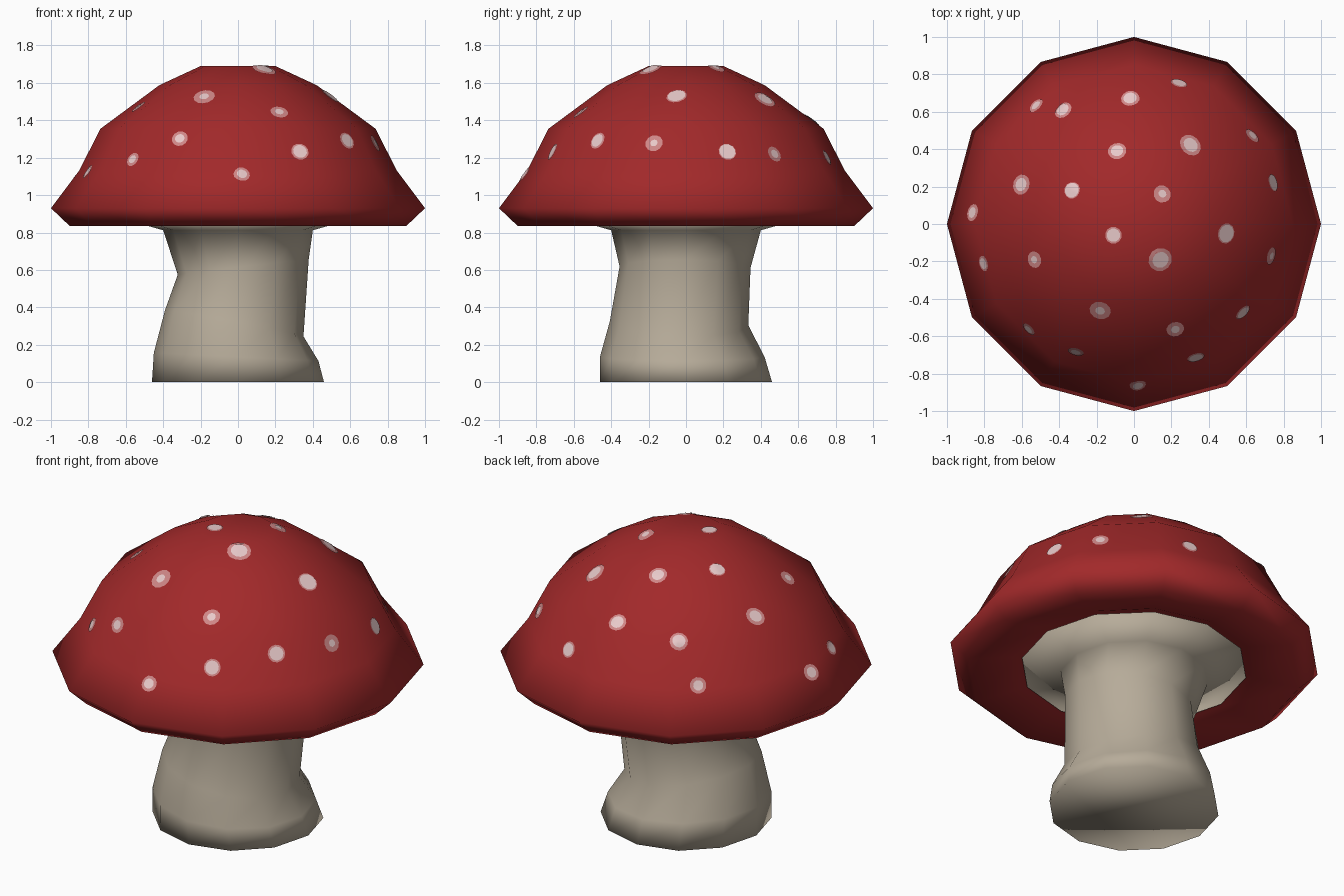
import bpy, bmesh, math
from mathutils import Vector
from mathutils.bvhtree import BVHTree

if "Cube" in bpy.data.objects:
    bpy.data.objects.remove(bpy.data.objects["Cube"])

SIDES = 12


def material(name, rgb):
    m = bpy.data.materials.new(name)
    m.diffuse_color = (*rgb, 1)
    m.use_nodes = True
    m.node_tree.nodes["Principled BSDF"].inputs["Base Color"].default_value = m.diffuse_color
    return m


red = material("cap red", (0.36, 0.022, 0.023))
beige = material("stem beige", (0.47, 0.41, 0.32))
white = material("spot pale pink", (0.85, 0.62, 0.62))
pink = material("spot pink", (0.62, 0.24, 0.24))


def finish(bm, name, mat):
    me = bpy.data.meshes.new(name)
    bmesh.ops.recalc_face_normals(bm, faces=bm.faces)
    bm.to_mesh(me)
    for p in me.polygons:
        p.use_smooth = True
    me.materials.append(mat)
    ob = bpy.data.objects.new(name, me)
    bpy.context.collection.objects.link(ob)
    return ob


def loft(rings):
    """rings: (centre x, centre y, z, radius, tilt x, tilt y), ends capped"""
    bm = bmesh.new()
    loops = []
    for cx, cy, z, r, tx, ty in rings:
        loop = []
        for i in range(SIDES):
            a = math.tau * i / SIDES
            x, y = r * math.cos(a), r * math.sin(a)
            loop.append(bm.verts.new((cx + x, cy + y, z + tx * x + ty * y)))
        loops.append(loop)
    for a, b in zip(loops, loops[1:]):
        for i in range(SIDES):
            j = (i + 1) % SIDES
            bm.faces.new((a[i], a[j], b[j], b[i]))
    bm.faces.new(loops[0][::-1])
    bm.faces.new(loops[-1])
    return bm


# cap: faceted dome with turned-in rim and shallow hollow underside
cap_profile = [(0.58, 0.90), (0.64, 0.875), (0.90, 0.835), (1.0, 0.93),
               (0.85, 1.13), (0.735, 1.355), (0.42, 1.588), (0.20, 1.69)]
cap_bm = loft([(0, 0, z, r, 0, 0) for r, z in cap_profile])
bmesh.ops.recalc_face_normals(cap_bm, faces=cap_bm.faces)
bmesh.ops.triangulate(cap_bm, faces=[f for f in cap_bm.faces if len(f.verts) == 4])
tree = BVHTree.FromBMesh(cap_bm)
finish(cap_bm, "cap", red)

# stem: bent trunk flaring into a collar under the cap
stem_bm = loft([
    (0, 0, 0, 0.46, 0, 0),
    (-0.01, -0.02, 0.135, 0.44, -0.05, 0),
    (-0.02, -0.037, 0.315, 0.37, -0.19, -0.03),
    (0.028, -0.005, 0.615, 0.35, 0.115, -0.01),
    (0, 0, 0.812, 0.40, 0, 0),
    (0, 0, 0.872, 0.61, 0, 0),
])
finish(stem_bm, "stem", beige)


# spots: thin discs draped on the cap
def add_disc(bm, x, y, radius, lift):
    p, n, _, _ = tree.ray_cast(Vector((x, y, 3)), Vector((0, 0, -1)))
    if p is None:
        return
    u = n.orthogonal().normalized()
    v = n.cross(u)

    def drape(q):
        h, hn, _, _ = tree.ray_cast(q + n * 0.3, -n)
        return bm.verts.new((h if h is not None else q) + n * lift)

    c = drape(p)
    loops = []
    for f in (0.5, 1.0):
        loops.append([drape(p + (u * math.cos(a) + v * math.sin(a)) * radius * f)
                      for a in (math.tau * i / 12 for i in range(12))])
    for i in range(12):
        j = (i + 1) % 12
        bm.faces.new((c, loops[0][i], loops[0][j]))
        bm.faces.new((loops[0][i], loops[1][i], loops[1][j], loops[0][j]))


# x, y, outer radius, pale core radius (0 = none)
spots = [
    (-0.52, 0.63, .045, .028), (-0.38, 0.61, .05, .036), (-0.02, 0.67, .05, .036),
    (0.24, 0.75, .045, .036), (0.63, 0.47, .045, .025), (-0.09, 0.39, .05, .034),
    (0.30, 0.42, .062, .042), (-0.60, 0.21, .055, .036), (-0.33, 0.18, .045, .04),
    (0.15, 0.16, .048, .022), (0.74, 0.22, .048, .044), (-0.86, 0.06, .047, .03),
    (-0.80, -0.21, .042, .03), (-0.53, -0.19, .045, .02), (-0.11, -0.06, .045, .036),
    (0.14, -0.19, .065, .045), (0.49, -0.05, .055, .048), (0.73, -0.17, .048, .02),
    (-0.18, -0.46, .058, .026), (0.22, -0.56, .048, .024), (0.58, -0.47, .048, .038),
    (-0.56, -0.56, .04, .024), (-0.31, -0.68, .044, .026), (0.33, -0.71, .048, .038),
    (0.02, -0.86, .044, .028),
]
outer, core = bmesh.new(), bmesh.new()
for x, y, r, c in spots:
    add_disc(outer, x, y, r, 0.004)
    add_disc(core, x, y, c, 0.007)
for bm, name, mat in ((outer, "spot_rings", pink), (core, "spot_cores", white)):
    ob = finish(bm, name, mat)
    # every disc must face outward
    me = ob.data
    flip = bmesh.new()
    flip.from_mesh(me)
    flip.normal_update()
    for f in flip.faces:
        if f.normal.z < 0:
            f.normal_flip()
    flip.to_mesh(me)
    flip.free()
